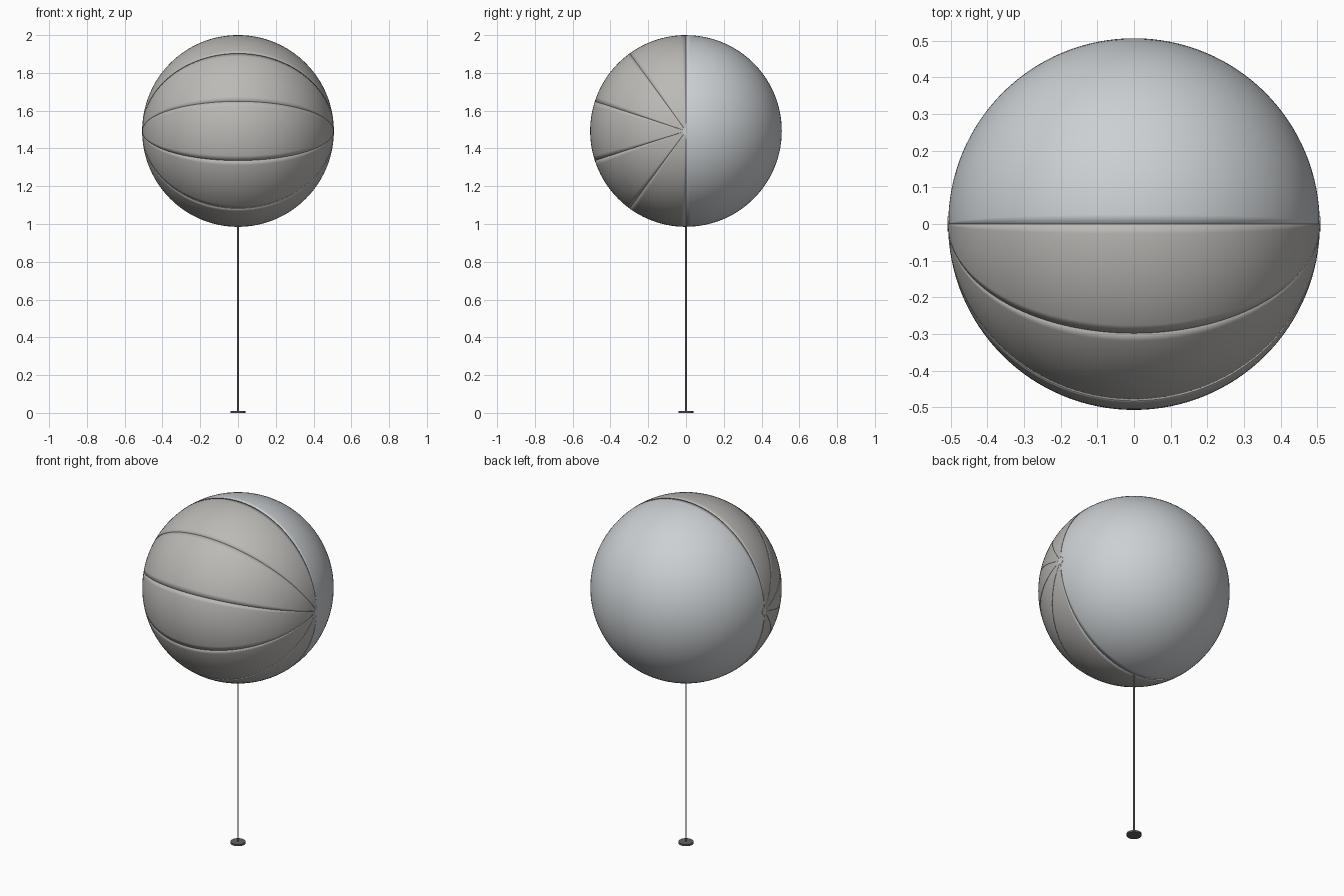
import bpy, bmesh
from math import pi, sin, cos, radians

if "Cube" in bpy.data.objects:
    bpy.data.objects.remove(bpy.data.objects["Cube"])

R = 0.5075          # globe radius
CZ = 2.0 - R        # globe centre height


def material(name, rgb):
    m = bpy.data.materials.new(name)
    m.diffuse_color = (*rgb, 1.0)
    m.use_nodes = True
    m.node_tree.nodes["Principled BSDF"].inputs["Base Color"].default_value = m.diffuse_color
    return m


WARM = material("warm_grey", (0.50, 0.49, 0.47))
COOL = material("cool_grey", (0.60, 0.63, 0.65))
PALE = material("pale_grey", (0.75, 0.75, 0.75))
DARK = material("dark_grey", (0.12, 0.12, 0.12))
STEEL = material("steel_grey", (0.30, 0.30, 0.31))


def lune(name, a0, a1, mat, radius=R, rows=64):
    """Thin shell panel between two half circles that meet at the side pivots."""
    cols = max(4, round((a1 - a0) / 3))
    bm = bmesh.new()
    grid = []
    for i in range(rows + 1):
        t = pi * i / rows
        row = []
        for j in range(cols + 1):
            p = radians(a0 + (a1 - a0) * j / cols)
            row.append(bm.verts.new((radius * cos(t),
                                     -radius * sin(t) * cos(p),
                                     radius * sin(t) * sin(p))))
        grid.append(row)
    for i in range(rows):
        for j in range(cols):
            bm.faces.new((grid[i][j], grid[i + 1][j],
                          grid[i + 1][j + 1], grid[i][j + 1]))
    bmesh.ops.remove_doubles(bm, verts=bm.verts, dist=1e-5)
    bm.normal_update()
    inward = [f for f in bm.faces if f.normal.dot(f.calc_center_median()) < 0]
    bmesh.ops.reverse_faces(bm, faces=inward)
    me = bpy.data.meshes.new(name)
    bm.to_mesh(me)
    bm.free()
    ob = bpy.data.objects.new(name, me)
    ob.location.z = CZ
    bpy.context.collection.objects.link(ob)
    me.materials.append(mat)
    solid = ob.modifiers.new("thickness", 'SOLIDIFY')
    solid.thickness = 0.006
    solid.offset = -1
    smooth(ob)
    return ob


def smooth(ob):
    bpy.ops.object.select_all(action='DESELECT')
    bpy.context.view_layer.objects.active = ob
    ob.select_set(True)
    bpy.ops.object.shade_smooth_by_angle(angle=radians(35))


def cylinder(name, radius, depth, loc, mat, rot=(0, 0, 0), sides=32):
    bpy.ops.mesh.primitive_cylinder_add(vertices=sides, radius=radius,
                                        depth=depth, location=loc, rotation=rot)
    ob = bpy.context.object
    ob.name = name
    ob.data.materials.append(mat)
    smooth(ob)
    return ob


# five folding panels make the front half
for k in range(5):
    lune(f"front_panel_{k + 1}", -90 + 36 * k, -54 + 36 * k, WARM)

# single back half
lune("back_shell", 90, 270, COOL, radius=R - 0.0005)

# pivot buttons on both sides
for side, s in (("left", -1), ("right", 1)):
    cylinder(f"pivot_{side}", 0.02, 0.012, (s * (R - 0.005), 0, CZ), PALE,
             rot=(0, pi / 2, 0))

# stem and foot
cylinder("stem", 0.004, 0.99, (0, 0, 0.497), STEEL, sides=16)
cylinder("foot", 0.04, 0.01, (0, 0, 0.005), DARK)
